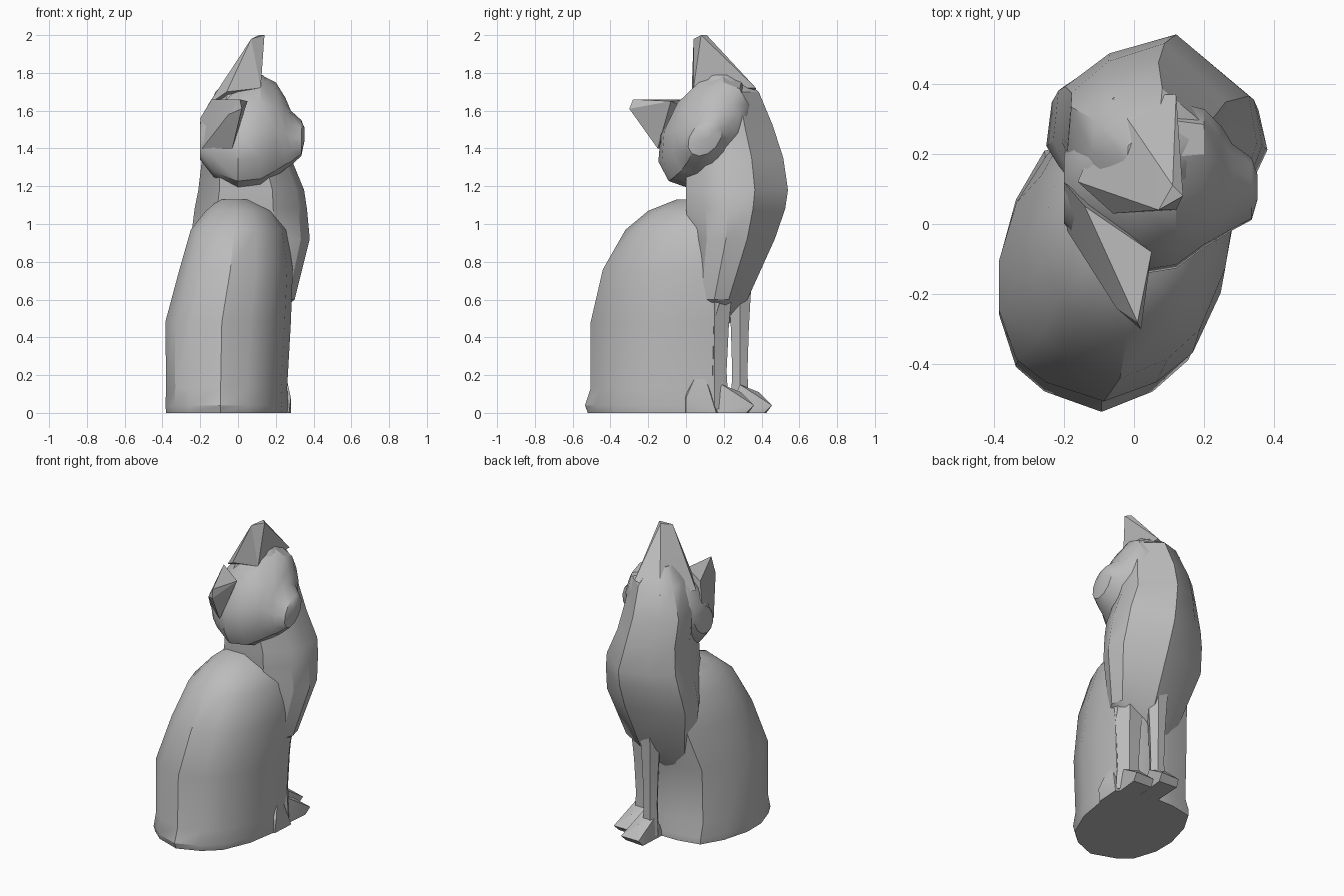
import bpy, bmesh, math
from math import sin, cos, pi

if "Cube" in bpy.data.objects:
    bpy.data.objects.remove(bpy.data.objects["Cube"])

GREY = (0.5, 0.5, 0.5, 1)
mat = bpy.data.materials.new("stone grey")
mat.use_nodes = True
mat.diffuse_color = GREY
mat.node_tree.nodes["Principled BSDF"].inputs["Base Color"].default_value = GREY


def finish(name, bm, angle=32):
    """Turn the bmesh into a shaded grey object."""
    bmesh.ops.recalc_face_normals(bm, faces=bm.faces)
    mesh = bpy.data.meshes.new(name)
    bm.to_mesh(mesh)
    bm.free()
    mesh.materials.append(mat)
    ob = bpy.data.objects.new(name, mesh)
    bpy.context.collection.objects.link(ob)
    bpy.ops.object.select_all(action='DESELECT')
    bpy.context.view_layer.objects.active = ob
    ob.select_set(True)
    bpy.ops.object.shade_smooth_by_angle(angle=math.radians(angle))
    ob.select_set(False)


def loft(name, levels, profile, place, angle=32):
    """Scale a unit profile to each level's two ranges and skin the slices."""
    bm = bmesh.new()
    rings = [[bm.verts.new(place((a0 + a1) / 2 + u * (a1 - a0) / 2,
                                 (b0 + b1) / 2 + v * (b1 - b0) / 2, h))
              for u, v in profile] for h, a0, a1, b0, b1 in levels]
    n = len(profile)
    for a, b in zip(rings, rings[1:]):
        for i in range(n):
            j = (i + 1) % n
            bm.faces.new((a[i], a[j], b[j], b[i]))
    bm.faces.new(rings[0])
    bm.faces.new(rings[-1])
    finish(name, bm, angle)


def hull(name, points, angle=20):
    bm = bmesh.new()
    for p in points:
        bm.verts.new(p)
    bmesh.ops.convex_hull(bm, input=bm.verts)
    finish(name, bm, angle)


def oval(n, skew=0.0):
    return [(cos(2 * pi * i / n - skew), sin(2 * pi * i / n)) for i in range(n)]


def upright(a, b, h):
    return a, b, h


def sideways(a, b, h):
    return h, a, b


# Seated hindquarters with the flared base: z, x range, y range
haunch_outline = [(1, .36), (.97, .8), (.5, 1), (-.14, 1), (-.6, .92), (-.85, .56), (-1, .1),
                  (-1, -.28), (-.85, -.67), (-.6, -.85), (-.1, -1), (.35, -.85), (.66, -.62),
                  (.9, -.15)]
loft("haunches", [
    (0, -.38, .26, -.52, .24), (.04, -.385, .265, -.535, .24),
    (.13, -.38, .26, -.505, .21), (.48, -.385, .28, -.505, .22),
    (.76, -.31, .29, -.44, .3), (.97, -.25, .26, -.32, .3),
    (1.07, -.17, .19, -.2, .28), (1.13, -.1, .08, -.05, .24)], haunch_outline, upright)

# Keeled chest rising into the neck and nape
chest_outline = [(.18, 1), (-.5, .8), (-.95, .45), (-1, -.1), (-.6, -1), (.4, -1),
                 (.85, -.6), (1, -.15), (.92, .35)]
loft("chest_and_neck", [
    (.46, -.16, .12, .02, .22), (.6, -.17, .3, .02, .325),
    (.92, -.25, .38, .02, .47), (1.08, -.23, .365, 0, .525), (1.18, -.21, .35, 0, .54),
    (1.35, -.19, .28, 0, .515), (1.52, -.19, .25, 0, .46),
    (1.7, -.12, .22, .06, .385), (1.79, -.02, .13, .1, .27)], chest_outline, upright)

# Head turned to the side, narrowing into the muzzle: x, y range, z range
loft("head", [
    (-.2, .0, .2, 1.34, 1.54), (-.13, -.08, .3, 1.25, 1.66),
    (0, -.15, .35, 1.19, 1.75), (.12, -.13, .35, 1.2, 1.79),
    (.2, -.07, .33, 1.25, 1.75), (.25, -.04, .28, 1.29, 1.67),
    (.28, -.02, .23, 1.31, 1.6), (.335, .01, .19, 1.36, 1.55),
    (.352, .07, .14, 1.44, 1.51)], oval(12, .35), sideways)

# Ears, one upright and one out to the side
hull("upper_ear", [(.12, .37, 1.72), (-.06, .36, 1.66), (-.16, .12, 1.63), (-.06, .03, 1.7),
                   (.12, .04, 1.72), (.07, .04, 1.98), (.14, .08, 2), (.11, .11, 2)])
hull("side_ear", [(-.2, .12, 1.56), (-.19, -.02, 1.4), (-.03, -.15, 1.4), (-.14, .05, 1.66),
                  (.05, -.08, 1.65), (-.05, -.24, 1.58), (.02, -.3, 1.61), (.01, -.28, 1.66)])

# Front legs with wedge paws, and the hind foot beside them
for side, x, y, w in (("left", .18, .15, .088), ("right", .06, .285, .055)):
    loft(side + "_front_leg",
         [(z, x - w * s, x + w * s, y - w * s, y + w * s)
          for z, s in ((.02, 1), (.22, .85), (.45, 1), (.7, 1.3))], oval(6), upright, 25)
for side, x, y in (("left", .19, .19), ("right", .07, .285)):
    hull(side + "_front_paw", [(x + dx, y + dy, z) for dx, dy, z in (
        (-.06, -.06, 0), (.06, -.06, 0), (-.05, .14, 0), (.08, .13, 0), (-.04, .17, .04),
        (.09, .17, .04), (-.05, 0, .15), (.05, 0, .15), (.01, .1, .11))])
hull("hind_foot", [(.18, -.02, 0), (.27, 0, 0), (.28, .16, 0), (.18, .19, 0),
                   (.28, 0, .08), (.24, .08, .26), (.27, .1, .12), (.15, 0, .2)])
